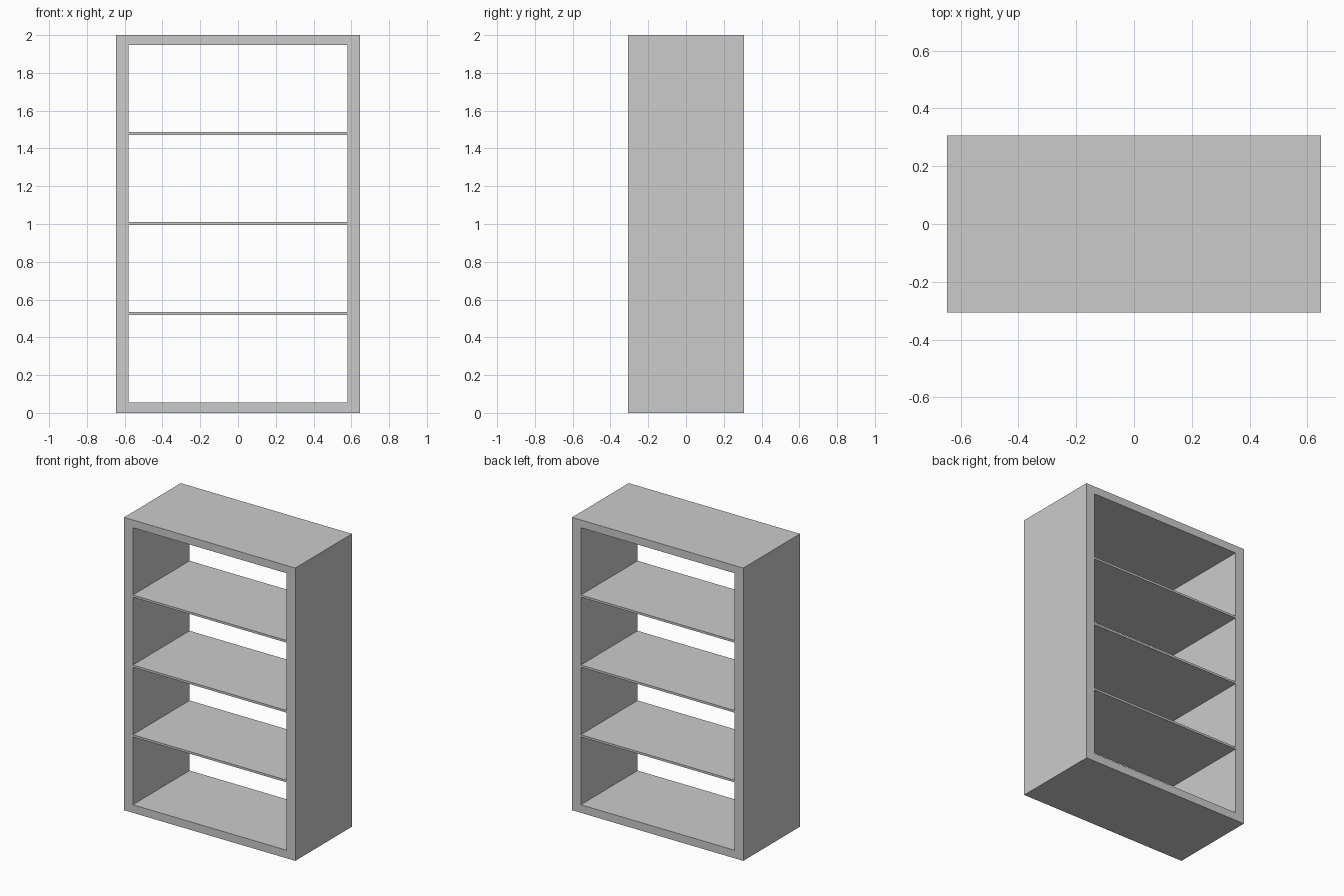
import bpy, bmesh

if "Cube" in bpy.data.objects:
    bpy.data.objects.remove(bpy.data.objects["Cube"])

HALF_W, HALF_D, HEIGHT = 0.647, 0.306, 2.0
INNER_X, INNER_BOTTOM, INNER_TOP = 0.58, 0.055, 1.947
SHELF_T = 0.015


def finish(name, bm):
    bmesh.ops.recalc_face_normals(bm, faces=bm.faces)
    mesh = bpy.data.meshes.new(name)
    bm.to_mesh(mesh)
    bm.free()
    obj = bpy.data.objects.new(name, mesh)
    bpy.context.collection.objects.link(obj)
    return obj


def rectangle(bm, half_x, z0, z1, y):
    return [bm.verts.new((x, y, z)) for x, z in
            ((-half_x, z0), (half_x, z0), (half_x, z1), (-half_x, z1))]


# Outer frame: one seamless rectangular ring, open at front and back
bm = bmesh.new()
outer = rectangle(bm, HALF_W, 0, HEIGHT, -HALF_D)
inner = rectangle(bm, INNER_X, INNER_BOTTOM, INNER_TOP, -HALF_D)
ring = []
for i in range(4):
    j = (i + 1) % 4
    ring.append(bm.faces.new((outer[i], outer[j], inner[j], inner[i])))
result = bmesh.ops.extrude_face_region(bm, geom=ring, use_keep_orig=True)
moved = [g for g in result["geom"] if isinstance(g, bmesh.types.BMVert)]
bmesh.ops.translate(bm, verts=moved, vec=(0, 2 * HALF_D, 0))
finish("bookcase_frame", bm)

# Three thin shelves, flush with the frame
for n, z in enumerate((0.526, 1.002, 1.48), start=1):
    bm = bmesh.new()
    bmesh.ops.create_cube(bm, size=1)
    bmesh.ops.scale(bm, verts=bm.verts, vec=(2 * INNER_X, 2 * HALF_D, SHELF_T))
    finish(f"shelf_{n}", bm).location.z = z
